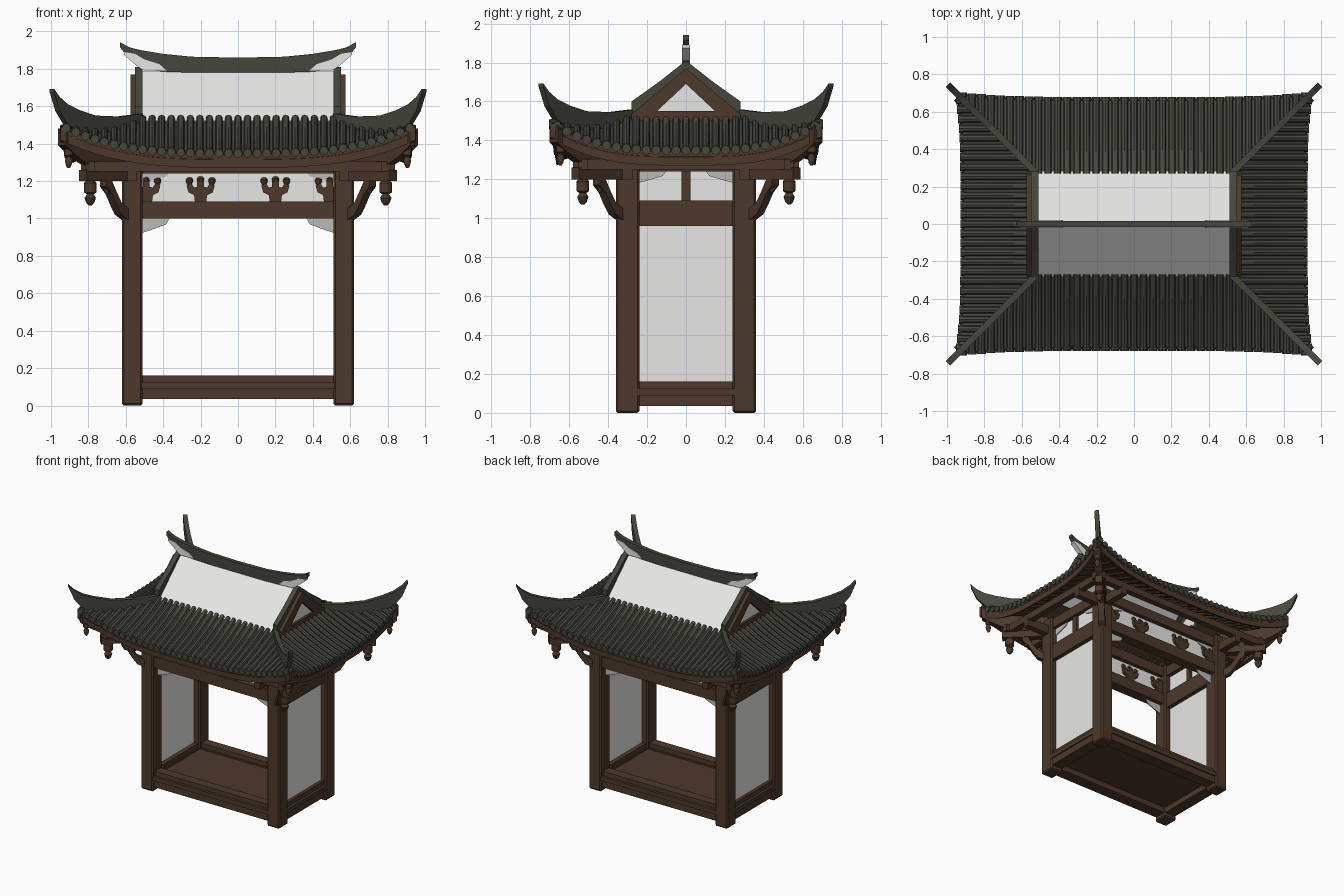
import bpy, bmesh, math
from mathutils import Vector

cube = bpy.data.objects.get("Cube")
if cube:
    bpy.data.objects.remove(cube, do_unlink=True)


def material(name, rgb):
    m = bpy.data.materials.new(name)
    m.use_nodes = True
    m.diffuse_color = (*rgb, 1)
    bsdf = next(n for n in m.node_tree.nodes if n.type == 'BSDF_PRINCIPLED')
    bsdf.inputs["Base Color"].default_value = (*rgb, 1)
    bsdf.inputs["Roughness"].default_value = 0.8
    return m


WOOD = material("dark brown wood", (0.075, 0.040, 0.024))
TILE = material("grey green tile", (0.060, 0.063, 0.046))
WHITE = material("white plaster", (0.82, 0.82, 0.81))
LATTICE = material("pale grey lattice", (0.50, 0.49, 0.47))
CORNERS = [(sx, sy) for sx in (-1, 1) for sy in (-1, 1)]


def part(name, mat, build, smooth=False):
    bm = bmesh.new()
    build(bm)
    bmesh.ops.recalc_face_normals(bm, faces=bm.faces)
    me = bpy.data.meshes.new(name)
    for f in bm.faces:
        f.smooth = smooth
    bm.to_mesh(me)
    bm.free()
    if smooth:
        me.set_sharp_from_angle(angle=math.radians(40))
    me.materials.append(mat)
    ob = bpy.data.objects.new(name, me)
    bpy.context.collection.objects.link(ob)
    return ob


def loft(bm, rings, caps=True):
    rows = [[bm.verts.new(p) for p in ring] for ring in rings]
    n = len(rows[0])
    for a, b in zip(rows, rows[1:]):
        for i in range(n):
            j = (i + 1) % n
            bm.faces.new((a[i], a[j], b[j], b[i]))
    if caps:
        bm.faces.new(rows[0])
        bm.faces.new(rows[-1])


def prism(bm, outline, axis, lo, hi):
    def at(c, p):
        return (c, p[0], p[1]) if axis == 'x' else (p[0], c, p[1])
    loft(bm, [[at(c, p) for p in outline] for c in (lo, hi)])


def box(bm, x, y, z):
    prism(bm, [(y[0], z[0]), (y[1], z[0]), (y[1], z[1]), (y[0], z[1])], 'x', *x)


def rail(bm, pts, w):
    # upright rectangular section along points (x, y, bottom, top)
    d = Vector((pts[-1][0] - pts[0][0], pts[-1][1] - pts[0][1]))
    sx, sy = Vector((-d.y, d.x)).normalized() * w / 2
    loft(bm, [[(x - sx, y - sy, lo), (x + sx, y + sy, lo),
               (x + sx, y + sy, hi), (x - sx, y - sy, hi)] for x, y, lo, hi in pts])


def tube(bm, pts, r, side, n=8):
    ang = [2 * math.pi * i / n for i in range(n)]
    loft(bm, [[p + side * r * math.cos(t) + Vector((0, 0, r * math.sin(t))) for t in ang]
              for p in pts])


def lathe(bm, x, y, profile, n=10):
    ang = [2 * math.pi * i / n for i in range(n)]
    loft(bm, [[(x + r * math.cos(t), y + r * math.sin(t), z) for t in ang] for r, z in profile])


# Curved skirt roof: k = 0 for front and back, 1 for the ends
def roof(k, sg, a, d, dz=0.0):
    s = min(abs(a) / ((0.52, 0.27)[k] + 0.43 * d), 1)
    out = sg * ((0.27, 0.52)[k] + 0.4 * d + 0.03 * d * s ** 4)
    z = 1.53 - 0.18 * (1.3 * d - 0.3 * d * d) + 0.15 * d * d * s ** 3.2 + dz
    return Vector((a, out, z) if k == 0 else (out, a, z))


SIDES = [(k, sg) for k in (0, 1) for sg in (-1, 1)]


def sheet(dz):
    def build(bm):
        for k, sg in SIDES:
            rows = []
            for j in range(9):
                d = j / 8
                half = (0.52, 0.27)[k] + 0.43 * d
                rows.append([bm.verts.new(roof(k, sg, half * i / 12, d, dz)) for i in range(-12, 13)])
            for a, b in zip(rows, rows[1:]):
                for i in range(24):
                    bm.faces.new((a[i], a[i + 1], b[i + 1], b[i]))
    return build


def rolls(step, r, dz, start, end, least=0.0):
    def build(bm):
        for k, sg in SIDES:
            inner = (0.52, 0.27)[k]
            n = int((inner + 0.405) / step)
            side = Vector((1, 0, 0)) if k == 0 else Vector((0, 1, 0))
            for i in range(-n, n + 1):
                a = i * step
                d0 = max(start, (abs(a) - inner) / 0.43 + least)
                if d0 < end - 0.01:
                    tube(bm, [roof(k, sg, a, d0 + (end - d0) * j / 6, dz) for j in range(7)], r, side)
    return build


def fascia(bm):
    for k, sg in SIDES:
        half = (0.95, 0.70)[k]
        rings = []
        for i in range(-14, 15):
            a = half * i / 14
            rings.append([roof(k, sg, a, d, dz) for d, dz in
                          ((0.93, -0.08), (0.99, -0.08), (0.99, -0.008), (0.93, -0.008))])
        loft(bm, rings)


part("roof_sheet", TILE, sheet(0), True)
part("roof_underside", WOOD, sheet(-0.035), True)
part("roof_tile_rolls", TILE, rolls(0.051, 0.019, 0.006, 0, 1), True)
part("tile_end_caps", TILE, rolls(0.051, 0.024, 0.0, 0.97, 1.02), True)
part("rafters", WOOD, rolls(0.075, 0.014, -0.05, 0.25, 0.96), True)
part("eave_fascia", WOOD, fascia, True)


# Hip ridges sweeping up to pointed tips
def hips(bm):
    path = [(0, 1.49, 1.56), (.12, 1.46, 1.545), (.25, 1.45, 1.55), (.34, 1.47, 1.58),
            (.40, 1.50, 1.61), (.445, 1.575, 1.65), (.475, 1.675, 1.693)]
    for sx, sy in CORNERS:
        rail(bm, [(sx * (.52 + t), sy * (.27 + t), lo, hi) for t, lo, hi in path], 0.034)


part("hip_ridges", TILE, hips)


# Upper roof: plaster slopes, gables and main ridge
def slopes(bm):
    prism(bm, [(-.28, 1.525), (0, 1.785), (.28, 1.525), (.28, 1.505), (0, 1.765), (-.28, 1.505)],
          'x', -0.52, 0.52)


def gable_walls(bm):
    for sx in (-1, 1):
        prism(bm, [(-.25, 1.50), (.25, 1.50), (0, 1.74)], 'x', sx * 0.545, sx * 0.555)


def gable_frames(bm):
    for sx, sy in CORNERS:
        rail(bm, [(sx * .56, sy * y, lo, hi) for y, lo, hi in
                  ((0, 1.69, 1.77), (.15, 1.55, 1.645), (.28, 1.49, 1.535))], 0.032)
    for sx in (-1, 1):
        box(bm, (sx * .545, sx * .576), (-.27, .27), (1.49, 1.55))


def gable_ridges(bm):
    for sx, sy in CORNERS:
        rail(bm, [(sx * .53, sy * y, lo, hi) for y, lo, hi in
                  ((0, 1.74, 1.81), (.14, 1.62, 1.70), (.28, 1.50, 1.60))], 0.04)


RIDGE = [(0, 1.78, 1.86), (.25, 1.78, 1.865), (.4, 1.785, 1.88), (.52, 1.80, 1.9),
         (.58, 1.85, 1.915), (.63, 1.915, 1.942)]


def main_ridge(bm):
    left = [(-x, 0, lo, hi) for x, lo, hi in RIDGE[:0:-1]]
    rail(bm, left + [(x, 0, lo, hi) for x, lo, hi in RIDGE], 0.032)


def ridge_ornaments(bm):
    outline = [(.38, 1.79), (.5, 1.79), (.54, 1.815), (.61, 1.875), (.61, 1.89),
               (.55, 1.88), (.5, 1.85), (.42, 1.825)]
    for sx in (-1, 1):
        prism(bm, [(sx * x, z) for x, z in outline], 'y', -0.02, 0.02)


part("upper_roof_slopes", WHITE, slopes)
part("gable_walls", WHITE, gable_walls)
part("gable_frames", WOOD, gable_frames)
part("gable_ridges", TILE, gable_ridges)
part("main_ridge", TILE, main_ridge)
part("ridge_ornaments", WHITE, ridge_ornaments)


# Timber frame
def posts(bm):
    for sx, sy in CORNERS:
        box(bm, (sx * .51, sx * .62), (sy * .24, sy * .36), (0, 1.34))


def beams(bm):
    for s in (-1, 1):
        for lo, hi, inner, outer in ((.035, .09, .25, .345), (.09, .125, .25, .355),
                                     (.125, .16, .26, .335), (1.0, 1.09, .26, .345),
                                     (1.24, 1.32, .26, .34)):
            box(bm, (-.53, .53), (s * inner, s * outer), (lo, hi))
            side_lo = .96 if lo == 1.0 else lo
            box(bm, (s * (inner + .265), s * (outer + .265)), (-.26, .26), (side_lo, hi))
        box(bm, (s * .54, s * .59), (-.022, .022), (1.08, 1.26))


def purlins(bm):
    for s in (-1, 1):
        box(bm, (-.84, .84), (s * .505, s * .555), (1.25, 1.305))
        box(bm, (s * .765, s * .815), (-.58, .58), (1.25, 1.305))
        for c in (-1, 1):
            box(bm, (s * .60, s * .82), (c * .275, c * .325), (1.2, 1.27))
            box(bm, (s * .54, s * .59), (c * .34, c * .56), (1.2, 1.27))


ob = part("corner_posts", WOOD, posts)
bev = ob.modifiers.new("soft_edges", 'BEVEL')
bev.width = 0.01
part("frame_beams", WOOD, beams)
part("floor", WOOD, lambda bm: box(bm, (-.55, .55), (-.29, .29), (.08, .115)))
part("eave_purlins", WOOD, purlins)


# Corner brackets with turned pendants
def brackets(bm):
    curved = [(.02, .99, 1.05), (.06, 1.02, 1.085), (.085, 1.07, 1.14), (.11, 1.13, 1.20), (.14, 1.17, 1.25)]
    arm = [(0, 1.2, 1.26), (.25, 1.2, 1.26)]
    hip_rafter = [(0, 1.25, 1.36), (.2, 1.26, 1.39), (.31, 1.34, 1.43), (.36, 1.39, 1.48)]
    for sx, sy in CORNERS:
        for path, w in ((curved, .05), (arm, .055), (hip_rafter, .06)):
            rail(bm, [(sx * (.58 + u), sy * (.32 + u), lo, hi) for u, lo, hi in path], w)


def pendants(bm):
    drop = [(.008, 1.07), (.022, 1.085), (.03, 1.11), (.018, 1.13), (.034, 1.14),
            (.034, 1.19), (.025, 1.2), (.025, 1.34)]
    for sx, sy in CORNERS:
        lathe(bm, sx * .79, sy * .53, drop)
        lathe(bm, sx * .70, sy * .44, [(r * .7, z + .06) for r, z in drop])
        lathe(bm, sx * .905, sy * .645, [(r * .7, z + .2) for r, z in drop[:-1]] + [(.018, 1.45)])


part("corner_brackets", WOOD, brackets)
part("corner_pendants", WOOD, pendants, True)


# Plaster panels, frieze brackets and lattice spandrels
def panels(bm):
    for s in (-1, 1):
        box(bm, (s * .56, s * .575), (-.25, .25), (.15, .98))
        box(bm, (s * .56, s * .57), (-.25, .25), (1.08, 1.25))
        box(bm, (-.52, .52), (s * .295, s * .305), (1.08, 1.25))


def frieze_brackets(bm):
    half = [(.03, 1.085), (.035, 1.125), (.065, 1.14), (.075, 1.175), (.05, 1.19),
            (.035, 1.165), (.018, 1.17), (.018, 1.2)]
    outline = half + [(-x, z) for x, z in reversed(half)]
    for s in (-1, 1):
        for c in (-.49, -.2, .2, .49):
            prism(bm, [(c + x, z) for x, z in outline], 'y', s * .27, s * .33)
            for x, z in ((-.06, 1.2), (0, 1.205), (.06, 1.2)):
                lathe(bm, c + x, s * .3, [(.012, z - .02), (.02, z - .005), (.02, z + .01), (.01, z + .02)])


def spandrels(bm):
    curve = [(0, 0), (.15, 0), (.13, -.035), (.09, -.05), (.05, -.065), (0, -.08)]
    for sx, sy in CORNERS:
        prism(bm, [(sx * (.515 - x), 1.003 + z) for x, z in curve], 'y', sy * .295, sy * .303)
        prism(bm, [(sx * (.515 - x), 1.245 + z * .6) for x, z in curve], 'y', sy * .306, sy * .313)
        prism(bm, [(sy * (.25 - x), 1.245 + z * .8) for x, z in curve], 'x', sx * .571, sx * .578)


part("plaster_panels", WHITE, panels)
part("frieze_brackets", WOOD, frieze_brackets)
part("lattice_spandrels", LATTICE, spandrels)
